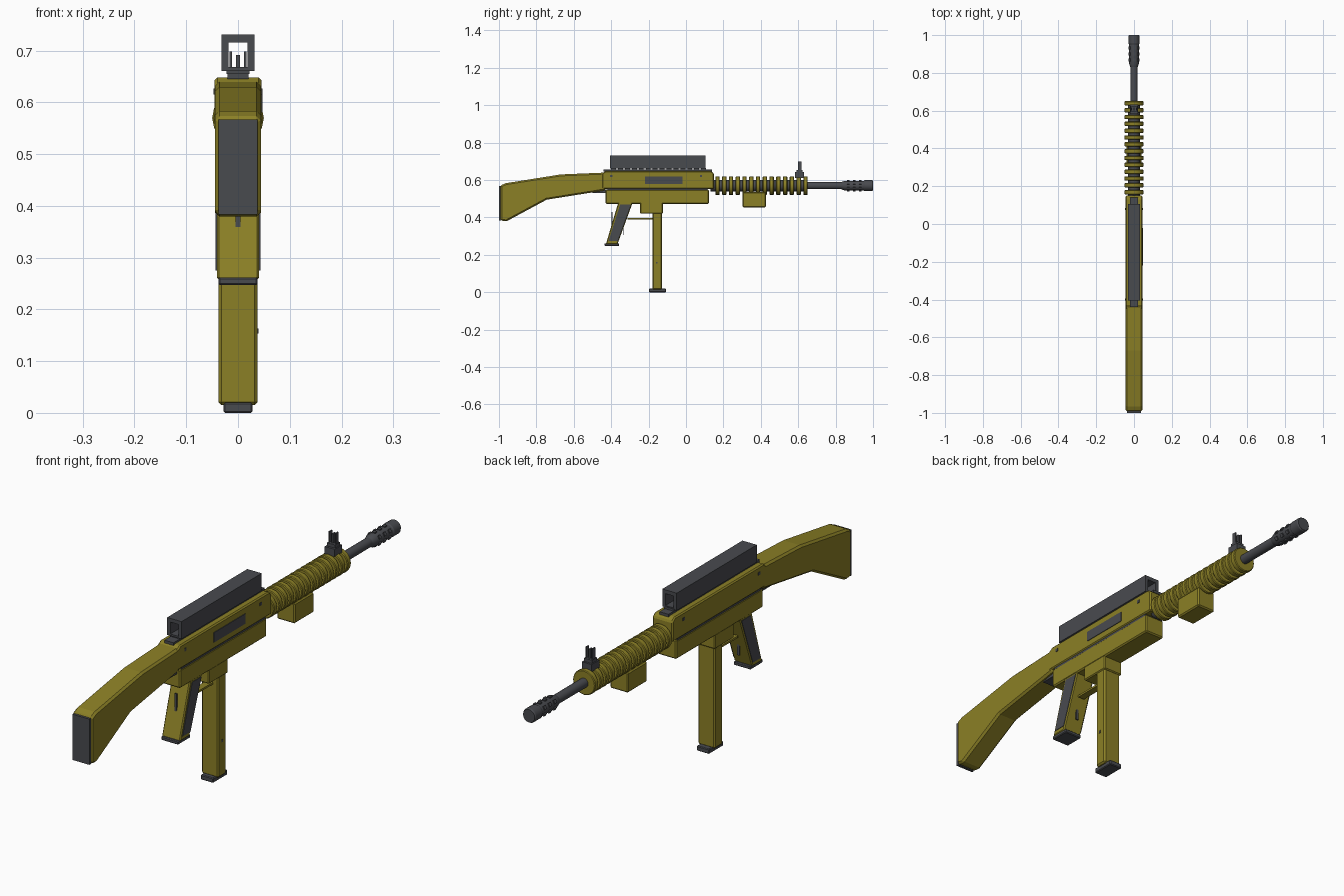
import bpy, bmesh, math
from mathutils import Vector

if "Cube" in bpy.data.objects:
    bpy.data.objects.remove(bpy.data.objects["Cube"])


def material(name, rgb):
    m = bpy.data.materials.new(name)
    m.diffuse_color = (*rgb, 1)
    m.use_nodes = True
    m.node_tree.nodes["Principled BSDF"].inputs["Base Color"].default_value = m.diffuse_color
    return m


OLIVE = material("olive gold", (0.26, 0.215, 0.019))
DARK = material("dark gunmetal", (0.066, 0.069, 0.078))
AXIS = 0.57  # barrel height


def finish(name, bm, mat, bevel=0):
    bmesh.ops.recalc_face_normals(bm, faces=bm.faces[:])
    me = bpy.data.meshes.new(name)
    bm.to_mesh(me)
    bm.free()
    me.materials.append(mat)
    ob = bpy.data.objects.new(name, me)
    bpy.context.collection.objects.link(ob)
    if bevel:
        b = ob.modifiers.new("chamfer", "BEVEL")
        b.width = bevel
        b.segments = 1
        b.limit_method = "ANGLE"
        b.angle_limit = math.radians(40)
    return ob


def side_profile(name, pts, x0, x1, mat, bevel=0):
    """Extrude a (y, z) outline from x0 to x1."""
    bm = bmesh.new()
    face = bm.faces.new([bm.verts.new((x0, y, z)) for y, z in pts])
    out = bmesh.ops.extrude_face_region(bm, geom=[face])
    for v in out["geom"]:
        if isinstance(v, bmesh.types.BMVert):
            v.co.x = x1
    return finish(name, bm, mat, bevel)


def box(name, x, y, z, mat, bevel=0):
    return side_profile(name, [(y[0], z[0]), (y[1], z[0]), (y[1], z[1]), (y[0], z[1])],
                        x[0], x[1], mat, bevel)


def lathe(name, profile, sides, mat):
    """Turn a (y, radius) profile about the barrel line."""
    bm = bmesh.new()
    rings = []
    for y, r in profile:
        rings.append([bm.verts.new((r * math.cos(2 * math.pi * i / sides), y,
                                    AXIS + r * math.sin(2 * math.pi * i / sides)))
                      for i in range(sides)])
    for a, b in zip(rings, rings[1:]):
        for i in range(sides):
            j = (i + 1) % sides
            bm.faces.new((a[i], a[j], b[j], b[i]))
    bm.faces.new(rings[0])
    bm.faces.new(rings[-1])
    ob = finish(name, bm, mat)
    bpy.context.view_layer.objects.active = ob
    ob.select_set(True)
    bpy.ops.object.shade_smooth_by_angle(angle=math.radians(30))
    ob.select_set(False)
    return ob


# Shoulder stock with its butt plate
side_profile("stock", [(-0.993, 0.385), (-0.962, 0.378), (-0.745, 0.495), (-0.43, 0.545),
                       (-0.43, 0.64), (-0.67, 0.63), (-0.965, 0.583), (-0.993, 0.57)],
             -0.044, 0.044, OLIVE, 0.008)
box("butt_plate", (-0.038, 0.038), (-1.0, -0.99), (0.383, 0.567), DARK)
box("rear_tab", (-0.03, 0.03), (-0.5, -0.42), (0.53, 0.55), DARK)

# Receiver halves and magazine well
side_profile("upper_receiver", [(-0.45, 0.553), (0.15, 0.553), (0.15, 0.635), (0.135, 0.648),
                                (-0.43, 0.648), (-0.45, 0.635)], -0.045, 0.045, OLIVE, 0.005)
box("receiver_seam", (-0.041, 0.041), (-0.42, 0.115), (0.54, 0.56), DARK)
box("lower_receiver", (-0.043, 0.043), (-0.43, 0.123), (0.473, 0.549), OLIVE, 0.005)
box("magazine_well", (-0.042, 0.042), (-0.245, -0.123), (0.42, 0.48), OLIVE, 0.004)
box("ejection_plate", (0.044, 0.0475), (-0.22, -0.02), (0.58, 0.62), DARK)
for i, y in enumerate((-0.4, 0.08)):
    box(f"receiver_pin_{i + 1}", (-0.047, 0.047), (y - 0.006, y + 0.006), (0.615, 0.627), DARK)

# Magazine
box("magazine", (-0.038, 0.038), (-0.18, -0.128), (0.015, 0.43), OLIVE, 0.006)
box("magazine_base", (-0.028, 0.028), (-0.198, -0.107), (0.0, 0.02), DARK, 0.003)
box("magazine_pin", (0.02, 0.0395), (-0.16, -0.152), (0.153, 0.163), DARK)

# Pistol grip with dark side panels
side_profile("grip", [(-0.428, 0.258), (-0.366, 0.258), (-0.285, 0.48), (-0.362, 0.48)],
             -0.041, 0.041, OLIVE, 0.004)
for s, side in ((1, "right"), (-1, "left")):
    side_profile(f"grip_panel_{side}", [(-0.414, 0.275), (-0.364, 0.275),
                                        (-0.293, 0.47), (-0.352, 0.47)],
                 s * 0.039, s * 0.043, DARK)
box("grip_base", (-0.038, 0.038), (-0.435, -0.357), (0.247, 0.262), DARK, 0.003)

# Trigger guard, trigger and thin grip rod
box("trigger_guard", (-0.014, 0.014), (-0.312, -0.17), (0.388, 0.396), OLIVE)
box("trigger", (-0.005, 0.005), (-0.338, -0.333), (0.305, 0.4), DARK)
box("grip_rod", (-0.005, 0.005), (-0.398, -0.393), (0.31, 0.43), DARK)

# Ribbed handguard over a dark core
lathe("handguard_core", [(0.13, 0.031), (0.645, 0.031)], 16, DARK)
RIBS, WIDTH = 14, 0.023
for i in range(RIBS):
    y = 0.157 + i * (0.627 - 0.157) / (RIBS - 1)
    lathe(f"handguard_rib_{i + 1}", [(y, 0.047), (y + 0.003, 0.05),
                                     (y + WIDTH - 0.003, 0.05), (y + WIDTH, 0.047)], 16, OLIVE)
box("foregrip_block", (-0.04, 0.04), (0.303, 0.427), (0.453, 0.535), OLIVE, 0.005)

# Barrel and muzzle brake with raised port bosses
lathe("barrel", [(0.63, 0.019), (0.86, 0.019)], 16, DARK)
lathe("muzzle_brake", [(0.83, 0.019), (0.848, 0.026), (0.95, 0.026), (0.955, 0.029),
                       (0.995, 0.029), (1.0, 0.026)], 16, DARK)
for row in range(3):
    bm = bmesh.new()
    for k in range(6):
        a = math.pi / 3 * k + math.pi / 6
        cube = bmesh.ops.create_cube(bm, size=1)["verts"]
        out, along = Vector((math.cos(a), 0, math.sin(a))), Vector((-math.sin(a), 0, math.cos(a)))
        for v in cube:
            c = v.co.copy()
            v.co = (out * (0.025 + c.x * 0.01) + along * c.z * 0.014
                    + Vector((0, 0.868 + row * 0.032 + c.y * 0.014, AXIS)))
    finish(f"muzzle_ports_{row + 1}", bm, DARK)

# Front sight: stepped base and three posts
box("sight_base", (-0.022, 0.022), (0.583, 0.632), (0.612, 0.642), DARK)
box("sight_step", (-0.018, 0.018), (0.592, 0.624), (0.64, 0.655), DARK)
for i, (x, w, top) in enumerate(((-0.014, 0.0025, 0.698), (0, 0.0035, 0.692), (0.014, 0.0025, 0.698))):
    box(f"sight_post_{i + 1}", (x - w, x + w), (0.6, 0.617), (0.65, top), DARK)

# Toothed top rail
box("rail_base", (-0.02, 0.02), (-0.44, 0.14), (0.645, 0.656), DARK)
for i in range(14):
    y = -0.4 + i * 0.037
    box(f"rail_tooth_{i + 1}", (-0.022, 0.022), (y, y + 0.026), (0.655, 0.664), DARK)

# Hollow carrying channel: two walls, a roof and a floor on the rail
for s, side in ((1, "right"), (-1, "left")):
    box(f"channel_wall_{side}", (s * 0.018, s * 0.032), (-0.405, 0.105), (0.661, 0.72), DARK)
box("channel_roof", (-0.032, 0.032), (-0.405, 0.105), (0.716, 0.731), DARK)
box("channel_floor", (-0.018, 0.018), (-0.405, 0.105), (0.661, 0.668), DARK)
